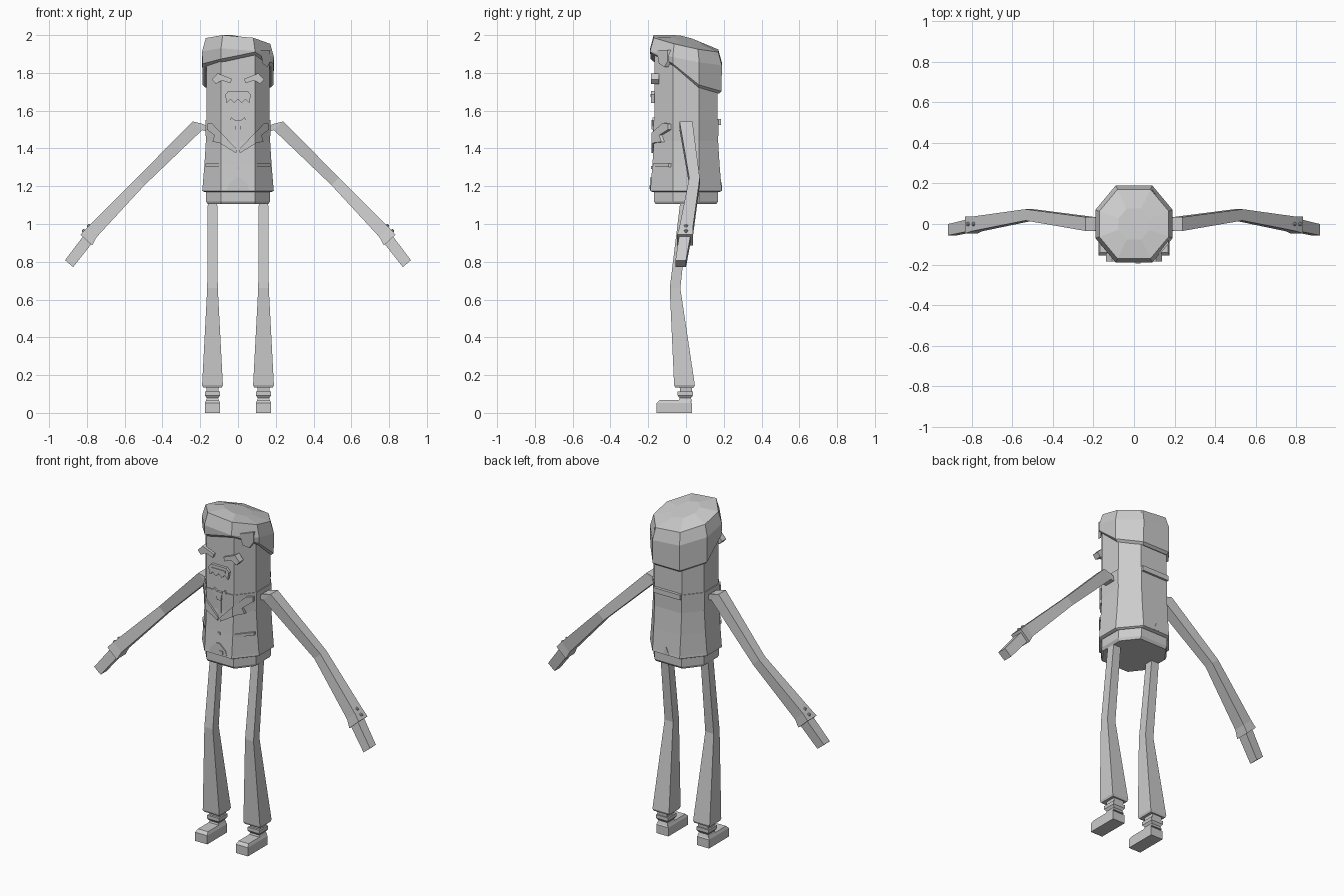
import bpy, bmesh
from math import radians, cos, sin
from mathutils import Vector

default_cube = bpy.data.objects.get("Cube")
if default_cube:
    bpy.data.objects.remove(default_cube, do_unlink=True)

SHADE = (0.6, 0.6, 0.6, 1)
grey = bpy.data.materials.new("plain_grey")
grey.use_nodes = True
grey.diffuse_color = SHADE
grey.node_tree.nodes["Principled BSDF"].inputs["Base Color"].default_value = SHADE

CORNER = 0.09   # half width of the flat front and back of the torso
SIDE = 0.07     # half depth of the flat sides of the torso


def finish(name, bm):
    bmesh.ops.recalc_face_normals(bm, faces=bm.faces)
    mesh = bpy.data.meshes.new(name)
    bm.to_mesh(mesh)
    bm.free()
    mesh.materials.append(grey)
    obj = bpy.data.objects.new(name, mesh)
    bpy.context.collection.objects.link(obj)
    return obj


def loft(name, rings):
    """Skin closed rings of equal length and cap both ends."""
    bm = bmesh.new()
    loops = [[bm.verts.new(point) for point in ring] for ring in rings]
    count = len(loops[0])
    for lower, upper in zip(loops, loops[1:]):
        for i in range(count):
            j = (i + 1) % count
            bm.faces.new((lower[i], lower[j], upper[j], upper[i]))
    bm.faces.new(loops[0])
    bm.faces.new(loops[-1])
    return finish(name, bm)


def octagon(z, radius):
    """Torso cross-section with chamfered corners."""
    quarter = [(CORNER, radius), (radius, SIDE)]
    right = [(x, -y, z) for x, y in quarter] + [(x, y, z) for x, y in reversed(quarter)]
    return right + [(-x, y, z) for x, y, z in reversed(right)]


def torso_part(name, profile):
    return loft(name, [octagon(z, radius) for z, radius in profile])


def plate(name, outline, y, depth=0.02, wrap=True):
    """Extrude an x-z outline backwards; wrap it around the chamfered front corners."""
    bm = bmesh.new()
    face = bm.faces.new([bm.verts.new((x, y, z)) for x, z in outline])
    extruded = bmesh.ops.extrude_face_region(bm, geom=[face])["geom"]
    for vert in extruded:
        if isinstance(vert, bmesh.types.BMVert):
            vert.co.y += depth
    if wrap:
        for cut in (-CORNER, CORNER):
            bmesh.ops.bisect_plane(bm, geom=bm.verts[:] + bm.edges[:] + bm.faces[:],
                                   plane_co=(cut, 0, 0), plane_no=(1, 0, 0))
        for vert in bm.verts:
            vert.co.y += 1.15 * max(0, abs(vert.co.x) - CORNER)
    return finish(name, bm)


def flip(outline, sign):
    return [(sign * x, z) for x, z in outline]


def mirrored(half):
    """Close a half outline, listed from top to bottom, across the centre line."""
    return half + flip(reversed(half), -1)


def block(x, z, width, height):
    left, right = x - width / 2, x + width / 2
    low, high = z - height / 2, z + height / 2
    return [(left, low), (right, low), (right, high), (left, high)]


def limb(name, sections, sign, lean=0, stretch=1):
    """Four-sided limb from x, y, z, half-width sections tilted by lean degrees."""
    across = Vector((cos(radians(lean)), 0, sin(radians(lean))))
    rings = []
    for x, y, z, half in sections:
        centre, u, v = Vector((x, y, z)), across * half, Vector((0, half * stretch, 0))
        corners = (centre + u + v, centre + u - v, centre - u - v, centre - u + v)
        rings.append([(sign * p.x, p.y, p.z) for p in corners])
    return loft(name, rings)


# Torso: trousers, jacket, collar band and head
torso_part("trouser_top", [(1.105, 0.16), (1.12, 0.17), (1.18, 0.17)])
torso_part("jacket", [(1.17, 0.178), (1.175, 0.19), (1.19, 0.188), (1.31, 0.178),
                      (1.44, 0.17), (1.55, 0.173)])
torso_part("head", [(1.55, 0.168), (1.9, 0.168)])
plate("back_collar", block(0, 1.54, 2 * CORNER, 0.03), y=0.165, wrap=False)
plate("back_vent", [(-0.02, 1.18), (0.02, 1.18), (0, 1.22)], y=0.175, depth=0.015, wrap=False)


# Hair: lower edge drops from the fringe to the nape, crown slopes backwards
def hair_ring(scale, height):
    return [(x * scale, y * scale, height(x, y)) for x, y, _ in octagon(0, 0.19)]


def hem(x, y):
    return min(1.88 + x / 5, max(1.69, 1.78 - 0.8 * y))


def crown(x, y):
    return 1.955 - 0.2 * y - 0.08 * x


loft("hair", [hair_ring(0.92, hem),
              hair_ring(0.99, lambda x, y: hem(x, y) + 0.012),
              hair_ring(1.0, lambda x, y: crown(x, y) - 0.07),
              hair_ring(0.9, crown),
              hair_ring(0.4, lambda x, y: crown(x, y / 2) + 0.02)])
plate("sideburn", [(0.12, 1.92), (0.13, 1.85), (0.155, 1.83), (0.17, 1.86), (0.17, 1.92)], y=-0.19)

# Moustache with a scalloped lower edge
scallops = [(0.06 - 0.02 * i, 1.66 if i % 2 else 1.64) for i in range(7)]
plate("moustache", [(-0.068, 1.685), (-0.05, 1.705), (0.05, 1.705), (0.068, 1.685)] + scallops,
      y=-0.184, wrap=False)
plate("mouth", block(0, 1.68, 0.09, 0.015), y=-0.188, wrap=False)

# Shirt front, tie and fastenings
plate("tie_knot", mirrored([(0.022, 1.55), (0.012, 1.5)]), y=-0.182)
plate("tie", mirrored([(0.01, 1.5), (0.012, 1.39)]), y=-0.175)
plate("shirt_tail", mirrored([(0.01, 1.245), (0.05, 1.21), (0.06, 1.18)]), y=-0.19)
plate("belt_buckle", block(0.02, 1.195, 0.025, 0.02), y=-0.194)
plate("jacket_button", block(0, 1.3, 0.016, 0.016), y=-0.184)

for sign, side in ((1, "left"), (-1, "right")):
    # Face and jacket details
    brow = [(0.032, 1.768), (0.108, 1.798), (0.138, 1.765), (0.118, 1.742), (0.085, 1.76), (0.04, 1.745)]
    plate(side + "_eyebrow", flip(brow, sign), y=-0.184, depth=0.04, wrap=False)
    lapel = [(0.165, 1.53), (0.14, 1.535), (0.005, 1.395), (0.01, 1.375),
             (0.1, 1.43), (0.135, 1.435), (0.125, 1.47), (0.165, 1.5)]
    plate(side + "_lapel", flip(lapel, sign), y=-0.182)
    collar = [(0.005, 1.54), (0.035, 1.565), (0.045, 1.545), (0.02, 1.515)]
    plate(side + "_shirt_collar", flip(collar, sign), y=-0.178)
    plate(side + "_pocket", flip(block(0.136, 1.31, 0.07, 0.018), sign), y=-0.187)

    # Arm with cuff, hand and cuff buttons
    limb(side + "_sleeve", [(0.155, 0, 1.505, 0.033), (0.215, 0, 1.52, 0.034), (0.515, 0.045, 1.225, 0.028),
                            (0.775, 0, 0.955, 0.036), (0.803, -0.005, 0.915, 0.042)], sign, lean=43)
    limb(side + "_hand", [(0.79, -0.005, 0.925, 0.03), (0.894, -0.028, 0.79, 0.028)], sign, lean=40)
    for number, offset in enumerate((0, 0.027)):
        bm = bmesh.new()
        bmesh.ops.create_icosphere(bm, subdivisions=1, radius=0.011)
        bmesh.ops.translate(bm, verts=bm.verts, vec=(sign * (0.79 + offset), 0, 0.99 - offset))
        finish(f"{side}_cuff_button_{number + 1}", bm)

    # Flared trouser leg
    foot_x = 0.135
    limb(side + "_leg", [(foot_x, -0.005, 1.12, 0.025), (foot_x, -0.058, 0.66, 0.028),
                         (foot_x, -0.008, 0.147, 0.055), (foot_x, -0.008, 0.135, 0.05)], sign)

    # Sock, pinched shoe ankle and shoe with a bevelled toe
    limb(side + "_sock", [(foot_x, 0, 0.1, 0.03), (foot_x, 0, 0.14, 0.034)], sign)
    ankle = [(0.06, 0.036), (0.078, 0.03), (0.092, 0.04), (0.112, 0.04)]
    limb(side + "_shoe_ankle", [(foot_x, -0.004, z, half) for z, half in ankle], sign)
    sole = [(0, 0.04), (0.052, 0.04), (0.068, 0.033)]
    limb(side + "_shoe", [(foot_x, -0.062, z, half) for z, half in sole], sign, stretch=2.35)
